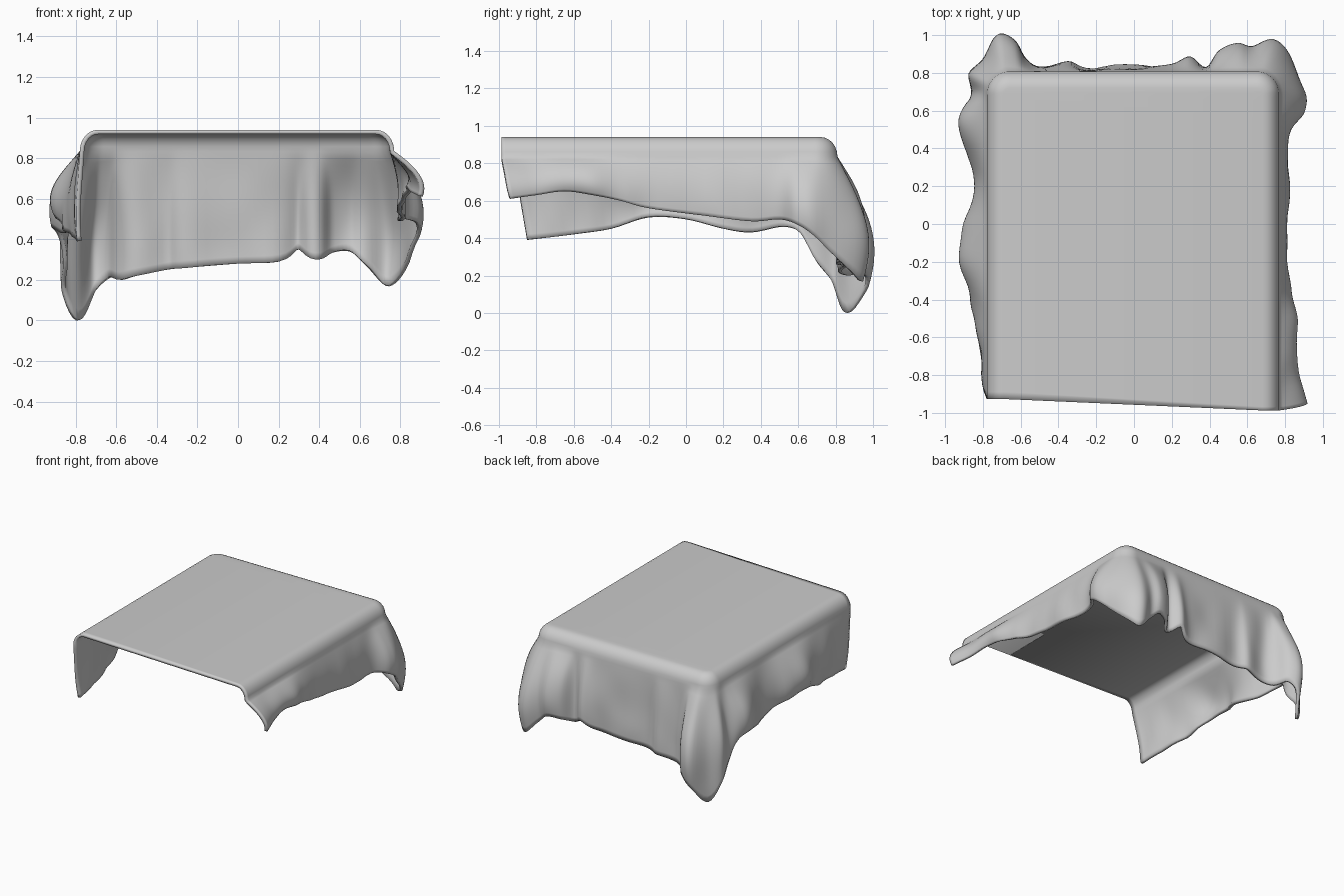
import bpy, bmesh, math
from mathutils import Vector, noise

if "Cube" in bpy.data.objects:
    bpy.data.objects.remove(bpy.data.objects["Cube"])

# Hem line of the cloth (x, y, z): front left -> back left -> back right -> front right
HEM = [(-.80, -.85, .39), (-.83, -.60, .42), (-.86, -.40, .45), (-.92, -.20, .51), (-.91, 0, .50),
       (-.84, .20, .45), (-.87, .35, .43), (-.93, .52, .46), (-.91, .62, .42), (-.86, .70, .27),
       (-.88, .80, .15), (-.81, .88, .0), (-.73, 1.0, .12), (-.63, .98, .21), (-.57, .87, .20),
       (-.50, .83, .22), (-.35, .86, .25), (-.25, .83, .26), (0, .84, .28), (.20, .84, .29),
       (.30, .88, .35), (.38, .84, .30), (.45, .93, .33), (.55, .97, .34), (.63, .95, .27),
       (.74, .98, .17), (.82, .90, .22), (.92, .70, .40), (.90, .60, .47), (.84, .50, .50),
       (.83, .35, .49), (.82, .10, .52), (.82, -.20, .56), (.84, -.35, .60), (.88, -.50, .63),
       (.87, -.65, .65), (.87, -.80, .63), (.92, -.94, .61)]


def smooth_path(points, steps):
    """Catmull-Rom curve through the points."""
    p = [Vector(q) for q in points]
    p = [p[0]] + p + [p[-1]]
    out = []
    for a, b, c, d in zip(p, p[1:], p[2:], p[3:]):
        for k in range(steps):
            t = k / steps
            out.append(.5 * (2*b + (c - a)*t + (2*a - 5*b + 4*c - d)*t*t + (3*b - a - 3*c + d)*t**3))
    return out + [p[-1]]


def drape(hem):
    """Points from the flat top, over the rounded shoulder, down to one hem point."""
    stretch = (1.09 if hem.x < 0 else 1.05) if hem.y < 0 else 1
    top_y = hem.y * stretch
    core = Vector((max(-.66, min(.65, hem.x)), min(.69, top_y), 0))
    out = Vector((hem.x - core.x, (hem.y - core.y) if hem.y > 0 else 0, 0)).normalized()
    pts = []
    for k in range(7):
        a = k / 6 * math.pi / 2
        pts.append(core + out * (.03 + .09*math.sin(a)) + Vector((0, 0, .835 + .105*math.cos(a))))
    start = pts[-1]
    for k in range(1, 17):
        t = k / 16
        ease = math.sin(2.0 * t)
        p = start.lerp(hem, t)
        p.x = start.x + (hem.x - start.x) * ease
        p.y = start.y + (hem.y - start.y) * (ease if hem.y > .69 else t)
        # hanging creases, stronger toward the hem
        fold = noise.noise(Vector((p.x * 6, p.y * 6, p.z * 2.5)))
        pts.append(p + out * fold * .03 * t)
    return pts


# Draped cloth: three hanging sides and a flat top, open at the front
bm = bmesh.new()
cols = [[bm.verts.new(p) for p in drape(h)] for h in smooth_path(HEM, 5)]
for a, b in zip(cols, cols[1:]):
    for i in range(len(a) - 1):
        bm.faces.new((a[i], b[i], b[i + 1], a[i + 1]))
bm.faces.new([c[0] for c in cols])
bmesh.ops.recalc_face_normals(bm, faces=bm.faces)
if max(bm.faces, key=lambda f: f.calc_area()).normal.z < 0:
    bmesh.ops.reverse_faces(bm, faces=bm.faces)
mesh = bpy.data.meshes.new("draped_cloth")
bm.to_mesh(mesh)
bm.free()
cloth = bpy.data.objects.new("draped_cloth", mesh)
bpy.context.collection.objects.link(cloth)

# Cloth thickness, grown inward
solid = cloth.modifiers.new("thickness", "SOLIDIFY")
solid.thickness = .022
solid.offset = -1

bpy.context.view_layer.objects.active = cloth
cloth.select_set(True)
bpy.ops.object.shade_smooth_by_angle(angle=math.radians(50))
